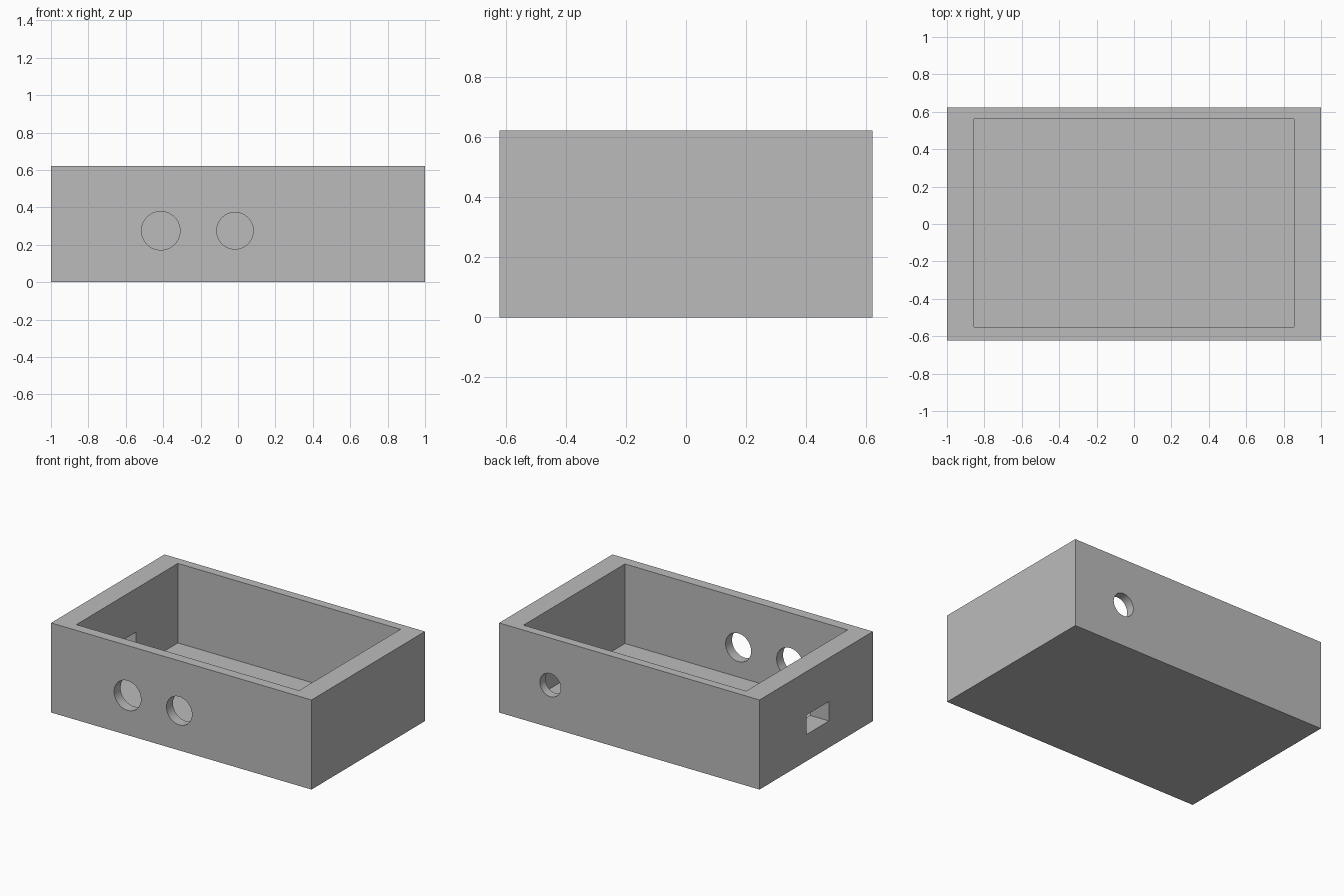
import bpy
import math

default = bpy.data.objects.get("Cube")
if default:
    bpy.data.objects.remove(default, do_unlink=True)

grey = bpy.data.materials.new("plain grey")
grey.use_nodes = True
colour = (0.5, 0.5, 0.5, 1)
grey.diffuse_color = colour
grey.node_tree.nodes["Principled BSDF"].inputs["Base Color"].default_value = colour


def block(name, low, high):
    """Box spanning two opposite corners."""
    centre = [(a + b) / 2 for a, b in zip(low, high)]
    bpy.ops.mesh.primitive_cube_add(size=1, location=centre)
    obj = bpy.context.object
    obj.name = name
    obj.scale = [b - a for a, b in zip(low, high)]
    bpy.ops.object.transform_apply(location=True, rotation=True, scale=True)
    obj.data.materials.append(grey)
    return obj


def bore(name, x, y, z, radius):
    """Round cutter running along y."""
    bpy.ops.mesh.primitive_cylinder_add(vertices=64, radius=radius, depth=0.3,
                                        location=(x, y, z),
                                        rotation=(math.pi / 2, 0, 0))
    obj = bpy.context.object
    obj.name = name
    obj.data.materials.append(grey)
    return obj


# Outer body
W, D, H = 1.0, 0.622, 0.622
box = block("open_box", (-W, -D, 0), (W, D, H))

# Cavity, front holes, back hole and slot in the right wall
cutters = [
    block("cavity_cutter", (-0.855, -0.551, 0.07), (0.855, 0.561, 0.8)),
    bore("front_hole_cutter", -0.413, -D, 0.275, 0.103),
    bore("front_hole_cutter", -0.016, -D, 0.275, 0.098),
    bore("back_hole_cutter", 0.607, D, 0.295, 0.08),
    block("slot_cutter", (-1.1, -0.14, 0.185), (-0.8, 0.104, 0.32)),
]

bpy.ops.object.select_all(action="DESELECT")
box.select_set(True)
bpy.context.view_layer.objects.active = box
for cutter in cutters:
    cut = box.modifiers.new("cut", "BOOLEAN")
    cut.operation = "DIFFERENCE"
    cut.solver = "EXACT"
    cut.object = cutter
    bpy.ops.object.modifier_apply(modifier=cut.name)
    bpy.data.objects.remove(cutter, do_unlink=True)

bpy.ops.object.shade_smooth_by_angle(angle=math.radians(30))
